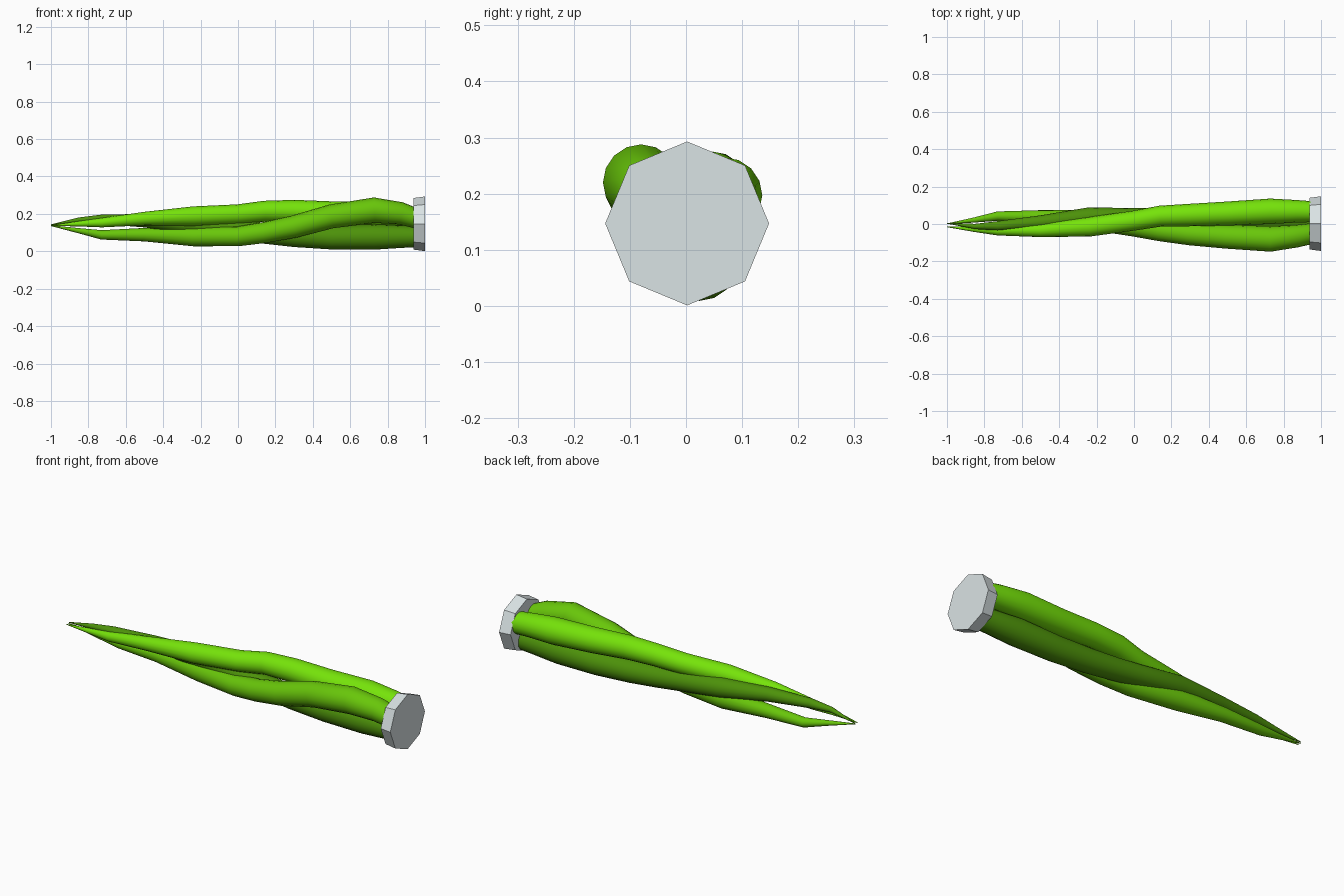
import bpy, bmesh, math
from mathutils import Vector

if "Cube" in bpy.data.objects:
    bpy.data.objects.remove(bpy.data.objects["Cube"])


def material(name, rgb):
    m = bpy.data.materials.new(name)
    m.diffuse_color = (*rgb, 1)
    m.use_nodes = True
    m.node_tree.nodes["Principled BSDF"].inputs["Base Color"].default_value = m.diffuse_color
    return m


bright = material("bright green", (0.18, 0.77, 0.003))
medium = material("medium green", (0.14, 0.57, 0.003))
dark = material("dark green", (0.075, 0.29, 0.003))
grey = material("pale grey", (0.70, 0.77, 0.78))


def finish(bm, name, mat):
    bmesh.ops.recalc_face_normals(bm, faces=bm.faces)
    me = bpy.data.meshes.new(name)
    bm.to_mesh(me)
    bm.free()
    me.materials.append(mat)
    ob = bpy.data.objects.new(name, me)
    bpy.context.collection.objects.link(ob)
    return ob


def loft(bm, rings):
    """Skin a list of vertex rings and cap both ends."""
    n = len(rings[0])
    for a, b in zip(rings, rings[1:]):
        for i in range(n):
            j = (i + 1) % n
            bm.faces.new((a[i], a[j], b[j], b[i]))
    bm.faces.new(rings[0])
    bm.faces.new(rings[-1])


# shared stations along the length, and the taper at each of them
XS = (0.95, 0.87, 0.73, 0.5, 0.3, 0.14, 0.0, -0.24, -0.5, -0.73, -0.85, -1.0)
RADII = (0.056, 0.06, 0.068, 0.064, 0.06, 0.056, 0.053, 0.052, 0.036, 0.025, 0.014, 0.002)


def strand(name, mat, path, sides=16):
    pts = [Vector((x, y, z)) for x, (y, z) in zip(XS, path)]
    bm = bmesh.new()
    rings = []
    for k, p in enumerate(pts):
        t = (pts[min(k + 1, len(pts) - 1)] - pts[max(k - 1, 0)]).normalized()
        if k in (0, len(pts) - 1):
            t = Vector((-1, 0, 0))
        u = t.cross(Vector((0, 0, 1))).normalized()
        v = u.cross(t)
        rings.append([bm.verts.new(p + RADII[k] * (math.cos(a) * u + math.sin(a) * v))
                      for a in (2 * math.pi * i / sides for i in range(sides))])
    loft(bm, rings)
    ob = finish(bm, name, mat)
    bpy.ops.object.select_all(action='DESELECT')
    ob.select_set(True)
    bpy.context.view_layer.objects.active = ob
    bpy.ops.object.shade_smooth_by_angle(angle=math.radians(50))


# three strands twisted about each other, as (y, z) centres
strand("front_strand", medium, (
    (-0.052, 0.178), (-0.065, 0.203), (-0.08, 0.22), (-0.068, 0.187),
    (-0.054, 0.132), (-0.036, 0.1), (-0.014, 0.08), (0.022, 0.079),
    (0.038, 0.089), (0.042, 0.088), (0.022, 0.11), (0.001, 0.137)))
strand("back_strand", bright, (
    (0.066, 0.182), (0.068, 0.19), (0.068, 0.197), (0.056, 0.203),
    (0.048, 0.215), (0.042, 0.214), (0.018, 0.198), (-0.015, 0.188),
    (-0.034, 0.175), (-0.036, 0.153), (-0.029, 0.147), (-0.015, 0.138)))
strand("lower_strand", dark, (
    (0.018, 0.078), (0.02, 0.078), (0.024, 0.077), (0.026, 0.074),
    (0.027, 0.083), (0.029, 0.097), (0.032, 0.113), (0.037, 0.142),
    (0.01, 0.164), (-0.01, 0.171), (-0.013, 0.167), (0.004, 0.142)))

# octagonal end cap, slightly flared
bm = bmesh.new()
loft(bm, [[bm.verts.new((x, 0.002 + r * math.sin(i * math.pi / 4),
                         0.147 + r * math.cos(i * math.pi / 4))) for i in range(8)]
          for x, r in ((0.938, 0.138), (1.0, 0.146))])
finish(bm, "end_cap", grey)
